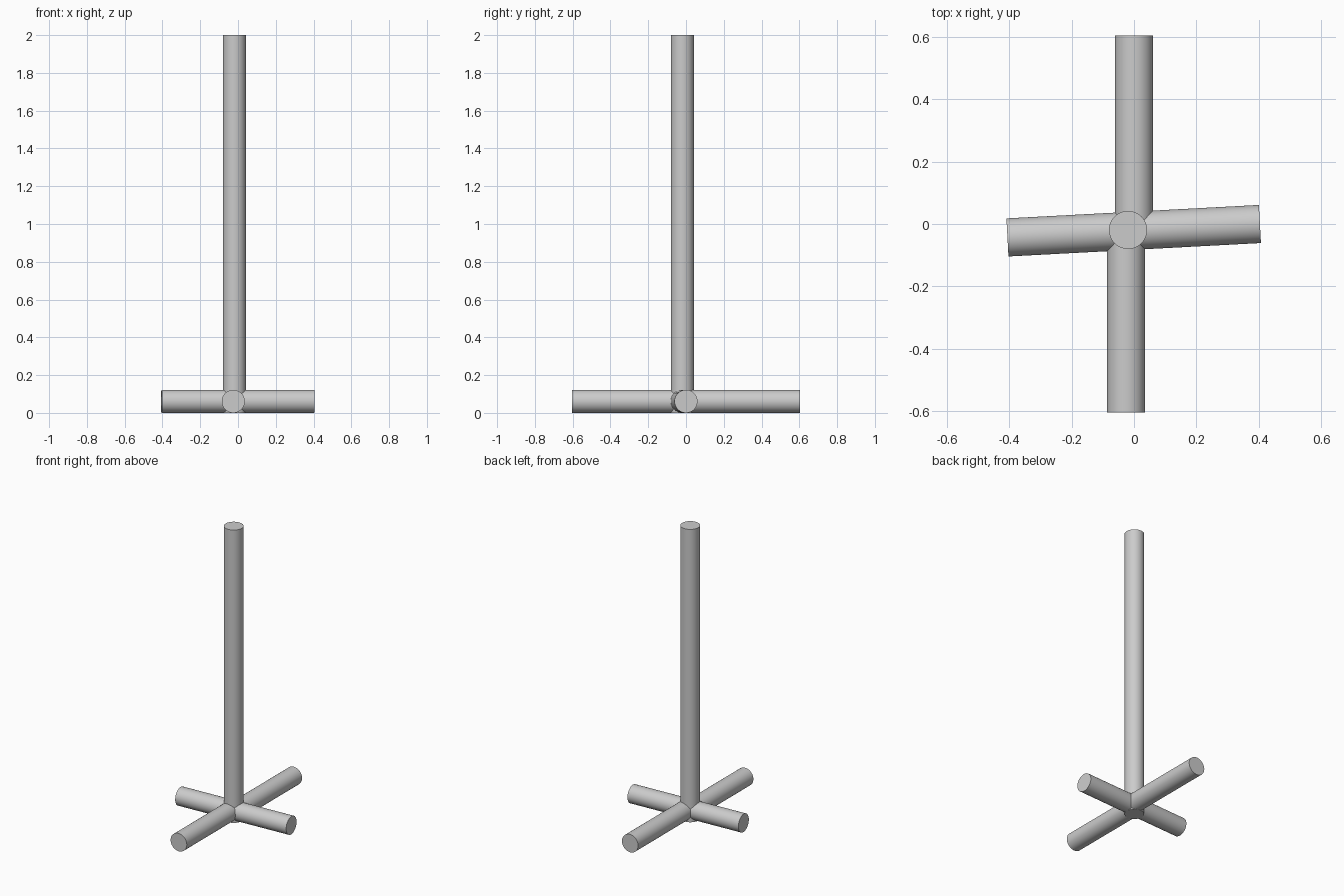
import bpy, math
from mathutils import Vector

if "Cube" in bpy.data.objects:
    bpy.data.objects.remove(bpy.data.objects["Cube"])

R = 0.061  # common pipe radius


def pipe(name, start, end):
    a, b = Vector(start), Vector(end)
    d = b - a
    bpy.ops.mesh.primitive_cylinder_add(vertices=48, radius=R, depth=d.length,
                                        location=(a + b) / 2)
    ob = bpy.context.object
    ob.name = name
    ob.rotation_euler = d.to_track_quat('Z', 'Y').to_euler()
    bpy.ops.object.shade_smooth_by_angle(angle=math.radians(40))
    return ob


# upright post
pipe("post", (-0.019, -0.019, 0), (-0.019, -0.019, 2.0))

# four floor legs meeting inside the post
legs = {
    "front_leg": ((-0.025, -0.02), (-0.025, -0.604)),
    "back_leg": ((0.0, -0.02), (0.0, 0.604)),
    "right_leg": ((-0.019, -0.0225), (0.403, 0.0)),
    "left_leg": ((-0.019, -0.0225), (-0.405, -0.043)),
}
for name, (a, b) in legs.items():
    pipe(name, (*a, R), (*b, R))
